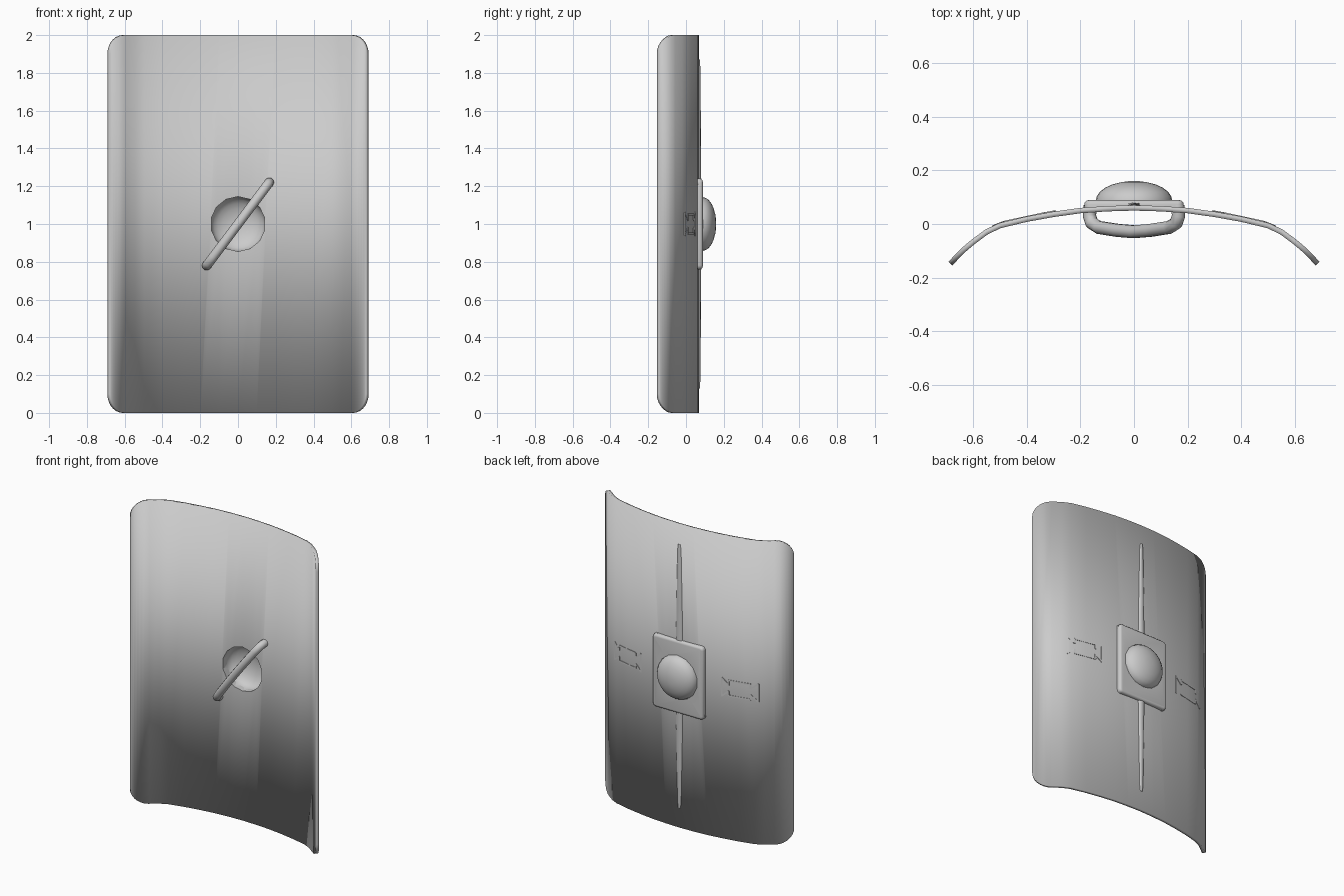
import bpy, bmesh, math
from mathutils import Vector

if "Cube" in bpy.data.objects:
    bpy.data.objects.remove(bpy.data.objects["Cube"])

# Curved cross-section of the shield (half, mirrored by abs)
PROFILE = [(0, .06), (.1, .057), (.2, .05), (.3, .036), (.4, .018), (.5, -.006),
           (.55, -.03), (.6, -.067), (.645, -.105), (.684, -.148)]
EDGE, R = .684, .08


def surf(x):
    x = abs(x)
    for (a, ya), (b, yb) in zip(PROFILE, PROFILE[1:]):
        if x <= b:
            return ya + (yb - ya) * (x - a) / (b - a)
    return PROFILE[-1][1]


def make(name, bm):
    bmesh.ops.recalc_face_normals(bm, faces=bm.faces)
    me = bpy.data.meshes.new(name)
    bm.to_mesh(me)
    bm.free()
    ob = bpy.data.objects.new(name, me)
    bpy.context.collection.objects.link(ob)
    return ob


def smooth(ob, angle=35):
    bpy.ops.object.select_all(action='DESELECT')
    ob.select_set(True)
    bpy.context.view_layer.objects.active = ob
    bpy.ops.object.shade_smooth_by_angle(angle=math.radians(angle))


def loft(bm, rings, cap=True):
    vs = [[bm.verts.new(p) for p in r] for r in rings]
    n = len(vs[0])
    for a, b in zip(vs, vs[1:]):
        for i in range(n):
            bm.faces.new((a[i], a[(i + 1) % n], b[(i + 1) % n], b[i]))
    if cap:
        bm.faces.new(vs[0])
    bm.faces.new(vs[-1])


# Hole cutter behind the boss
bpy.ops.mesh.primitive_cylinder_add(vertices=14, radius=.145, depth=1, location=(0, 0, 1),
                                    rotation=(math.pi / 2, 0, 0))
cutter = bpy.context.object
cutter.name = "hole_cutter"
cutter.hide_render = True
cutter.hide_set(True)


def cut_hole(ob):
    m = ob.modifiers.new("hole", 'BOOLEAN')
    m.operation, m.solver, m.object = 'DIFFERENCE', 'EXACT', cutter


# Shield board: vertical strips with rounded corners
half = [x for x, _ in PROFILE if x < EDGE - R]
half += [EDGE - R + R * math.sin(math.pi / 2 * i / 7) for i in range(8)]
xs = [-x for x in reversed(half[1:])] + half
bm = bmesh.new()
cols = []
for x in xs:
    t = max(0, (abs(x) - (EDGE - R)) / R)
    drop = .1 * (1 - math.sqrt(max(0, 1 - t * t)))
    cols.append([bm.verts.new((x, surf(x), z)) for z in (drop, 2 - drop)])
for a, b in zip(cols, cols[1:]):
    bm.faces.new((a[0], b[0], b[1], a[1]))
board = make("shield_board", bm)
m = board.modifiers.new("thickness", 'SOLIDIFY')
m.thickness, m.offset = .02, 0
cut_hole(board)
smooth(board)

# Square mounting plate
bm = bmesh.new()
bmesh.ops.create_cube(bm, size=1)
for v in bm.verts:
    v.co = Vector((v.co.x * .37, v.co.y * .034 + .072, v.co.z * .48 + 1))
bmesh.ops.bevel(bm, geom=[e for e in bm.edges if abs(e.verts[0].co.y - e.verts[1].co.y) > .01],
                offset=.022, segments=3, affect='EDGES', profile=.5)
rim = [e for e in bm.edges if all(v.co.y > .08 for v in e.verts)]
bmesh.ops.bevel(bm, geom=rim, offset=.015, segments=3, affect='EDGES', profile=.5)
plate = make("boss_plate", bm)
cut_hole(plate)
smooth(plate)

# Hollow domed boss
prof = [(.146, .052), (.143, .088)]
prof += [(.141 * math.cos(a), .09 + .07 * math.sin(a))
         for a in [math.radians(d) for d in (12, 25, 40, 55, 70, 82)]]
N = 28
bm = bmesh.new()
loft(bm, [[(r * math.cos(2 * math.pi * i / N), y, 1 + r * math.sin(2 * math.pi * i / N))
           for i in range(N)] for r, y in prof], cap=False)
smooth(make("boss_dome", bm), 60)

# Tapered spines above and below the plate
for name, s in (("spine_upper", 1), ("spine_lower", -1)):
    bm = bmesh.new()
    loft(bm, [[(w * math.cos(2 * math.pi * i / 8), .067 + h * math.sin(2 * math.pi * i / 8), 1 + s * d)
               for i in range(8)]
              for d, w, h in ((.2, .027, .014), (.5, .022, .012), (.83, .015, .009), (.87, .010, .006))])
    smooth(make(name, bm), 60)

# Diagonal grip handle, a swept tube
path = [(-.163, .068), (-.166, .03), (-.157, .003), (-.13, -.013), (-.06, -.024), (0, -.029)]
path += [(-x, y) for x, y in reversed(path[:-1])]
cu = bpy.data.curves.new("grip_handle", 'CURVE')
cu.dimensions = '3D'
cu.bevel_depth, cu.bevel_resolution, cu.use_fill_caps = .025, 3, True
sp = cu.splines.new('POLY')
sp.points.add(len(path) - 1)
for p, (x, y) in zip(sp.points, path):
    p.co = (x, y, 1 + x * 1.33, 1)
grip = bpy.data.objects.new("grip_handle", cu)
bpy.context.collection.objects.link(grip)
bpy.ops.object.select_all(action='DESELECT')
grip.select_set(True)
bpy.context.view_layer.objects.active = grip
bpy.ops.object.convert(target='MESH')
smooth(bpy.context.object, 60)

# Thin raised outline ornaments on both wings
outline = [(-.115, .06), (-.07, .02), (-.07, .05), (.07, .05), (.07, .02), (.115, .06),
           (.115, -.06), (.07, -.02), (.07, -.05), (-.07, -.05), (-.07, -.02), (-.115, -.06)]
for name, s in (("ornament_right", 1), ("ornament_left", -1)):
    bm = bmesh.new()
    for a, b in zip(outline, outline[1:] + outline[:1]):
        d = (Vector(b) - Vector(a)).normalized() * .005
        side = Vector((-d.y, d.x))
        rings = []
        for p in (Vector(a), Vector(b)):
            q = [p + side, p - side]
            rings.append([(s * (.41 + c.x), surf(.41 + c.x) + h, 1 + c.y)
                          for c, h in ((q[0], .005), (q[0], .014), (q[1], .014), (q[1], .005))])
        loft(bm, rings)
    make(name, bm)
